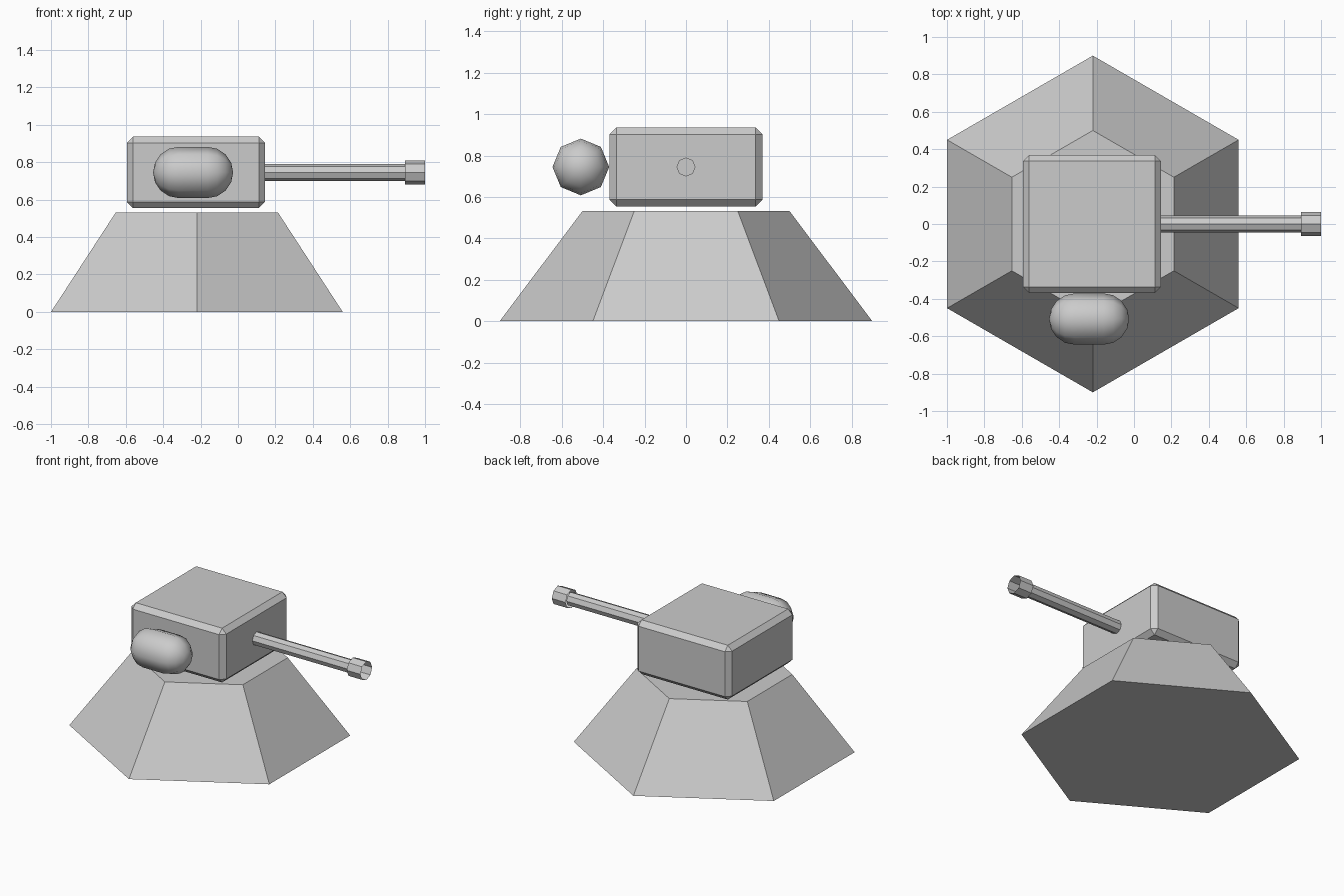
import bpy, bmesh
from math import pi, sin, cos
from mathutils import Matrix, Vector

if "Cube" in bpy.data.objects:
    bpy.data.objects.remove(bpy.data.objects["Cube"])

GUN_Z = 0.745
TURN_X = Matrix.Rotation(pi / 2, 4, 'Y')   # lays a z-axis cone along x


def make_object(name, bm, smooth=False):
    bmesh.ops.recalc_face_normals(bm, faces=bm.faces)
    for f in bm.faces:
        f.smooth = smooth
    mesh = bpy.data.meshes.new(name)
    bm.to_mesh(mesh)
    bm.free()
    ob = bpy.data.objects.new(name, mesh)
    bpy.context.collection.objects.link(ob)
    return ob


def tube(name, x0, x1, radius, caps):
    bm = bmesh.new()
    m = Matrix.Translation(((x0 + x1) / 2, 0, GUN_Z)) @ TURN_X
    bmesh.ops.create_cone(bm, cap_ends=caps, segments=8, radius1=radius,
                          radius2=radius, depth=x1 - x0, matrix=m)
    return make_object(name, bm)


# Hexagonal tapered base, corners pointing front and back
bm = bmesh.new()
bmesh.ops.create_cone(bm, cap_ends=True, segments=6, radius1=0.9, radius2=0.5,
                      depth=0.532, matrix=Matrix.Translation((-0.22, 0, 0.266)))
if max(v.co.y for v in bm.verts) < 0.85:
    bmesh.ops.rotate(bm, verts=bm.verts, cent=(-0.22, 0, 0),
                     matrix=Matrix.Rotation(pi / 6, 3, 'Z'))
make_object("base", bm)

# Turret box with a single chamfer
bm = bmesh.new()
bmesh.ops.create_cube(bm, size=1, matrix=Matrix.Translation((-0.225, 0, GUN_Z))
                      @ Matrix.Diagonal((0.738, 0.738, 0.382, 1)))
bmesh.ops.bevel(bm, geom=bm.edges[:], offset=0.033, segments=1, affect='EDGES')
make_object("turret", bm)

# Gun barrel and open muzzle sleeve
tube("barrel", 0.13, 0.9, 0.046, True)
tube("muzzle", 0.893, 1.0, 0.065, False)

# Side pod: an eight-sided capsule lying along x
R, HALF = 0.137, 0.077
arc = [i * pi / 8 for i in range(5)]
profile = [(-HALF - R * cos(a), R * sin(a)) for a in arc]
profile += [(-x, r) for x, r in reversed(profile)]
centre = Vector((-0.24, -0.508, GUN_Z))
bm = bmesh.new()
pts = [bm.verts.new(centre + Vector((x, 0, r))) for x, r in profile]
edges = [bm.edges.new(p) for p in zip(pts, pts[1:])]
bmesh.ops.spin(bm, geom=pts + edges, cent=centre, axis=(1, 0, 0),
               angle=2 * pi, steps=8)
bmesh.ops.remove_doubles(bm, verts=bm.verts, dist=1e-4)
make_object("side_pod", bm, smooth=True)
